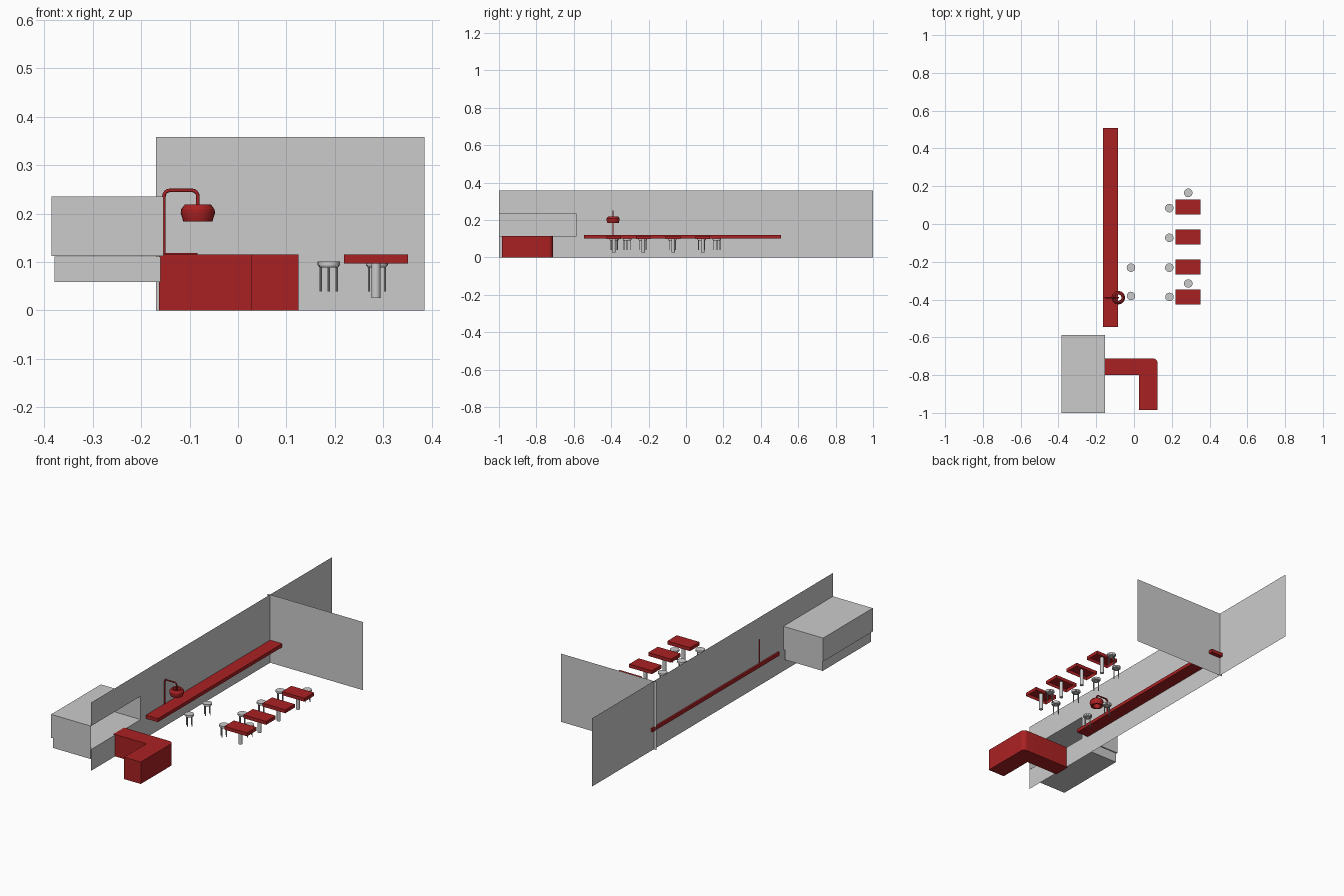
import bpy, bmesh
from math import cos, sin, pi
from mathutils import Matrix, Vector

if "Cube" in bpy.data.objects:
    bpy.data.objects.remove(bpy.data.objects["Cube"])

red = bpy.data.materials.new("red_finish")
red.diffuse_color = (0.4, 0.015, 0.016, 1)
red.use_nodes = True
red.node_tree.nodes["Principled BSDF"].inputs["Base Color"].default_value = red.diffuse_color


def finish(name, bm, mat=None, smooth=False):
    me = bpy.data.meshes.new(name)
    bm.to_mesh(me)
    bm.free()
    ob = bpy.data.objects.new(name, me)
    bpy.context.collection.objects.link(ob)
    if mat:
        me.materials.append(mat)
    if smooth:
        bpy.ops.object.select_all(action='DESELECT')
        ob.select_set(True)
        bpy.context.view_layer.objects.active = ob
        bpy.ops.object.shade_smooth_by_angle()
    return ob


def box(name, lo, hi, mat=None, open_side=None):
    """Box between two corners; open_side is the direction of a face to leave out."""
    lo, hi = Vector(lo), Vector(hi)
    bm = bmesh.new()
    bmesh.ops.create_cube(bm, size=1, matrix=Matrix.Translation((lo + hi) / 2)
                          @ Matrix.Diagonal((*(hi - lo), 1)))
    if open_side:
        bm.normal_update()
        bmesh.ops.delete(bm, context='FACES_ONLY', geom=[
            f for f in bm.faces if f.normal.dot(Vector(open_side)) > 0.9])
    return finish(name, bm, mat)


def add_cyl(bm, x, y, z0, z1, r0, r1, n):
    bmesh.ops.create_cone(bm, cap_ends=True, segments=n, radius1=r0, radius2=r1,
                          depth=z1 - z0, matrix=Matrix.Translation((x, y, (z0 + z1) / 2)))


def panels(name, quads):
    bm = bmesh.new()
    for q in quads:
        bm.faces.new([bm.verts.new(p) for p in q])
    bmesh.ops.remove_doubles(bm, verts=bm.verts, dist=1e-5)
    return finish(name, bm)


# Thin walls; the long one has a pass-through opening at its front end
WX, H, Y1, Z0, Z1 = -0.154, 0.358, -0.588, 0.112, 0.235


def side_quad(y0, y1, z0, z1):
    return [(WX, y0, z0), (WX, y1, z0), (WX, y1, z1), (WX, y0, z1)]


panels("long_wall", [side_quad(-1, Y1, 0, Z0), side_quad(-1, Y1, Z1, H),
                     side_quad(Y1, 1, 0, Z0), side_quad(Y1, 1, Z0, Z1),
                     side_quad(Y1, 1, Z1, H)])
panels("back_wall", [[(-0.169, 0.487, 0), (0.385, 0.487, 0),
                      (0.385, 0.487, H), (-0.169, 0.487, H)]])

# Alcove behind the opening, with its base
box("alcove", (-0.385, -1, Z0), (WX, Y1, Z1), open_side=(1, 0, 0))
box("alcove_base", (-0.379, -0.995, 0.059), (-0.16, -0.593, Z0 - 0.001))

# Long counter against the wall
box("long_counter", (-0.163, -0.545, 0.101), (-0.084, 0.509, 0.119), red)

# L-shaped bar with a rounded outer corner
r = 0.024
outline = [(-0.163, -0.80), (0.027, -0.80), (0.027, -0.985), (0.125, -0.985)]
outline += [(0.125 - r + r * cos(a * pi / 12), -0.712 - r + r * sin(a * pi / 12))
            for a in range(7)]
outline.append((-0.163, -0.712))
bm = bmesh.new()
base = bm.faces.new([bm.verts.new((x, y, 0)) for x, y in outline])
top = bmesh.ops.extrude_face_region(bm, geom=[base])["geom"]
bmesh.ops.translate(bm, vec=(0, 0, 0.115),
                    verts=[v for v in top if isinstance(v, bmesh.types.BMVert)])
if not base.is_valid or len([f for f in bm.faces if len(f.verts) > 4]) < 2:
    bm.faces.new([v for v in bm.verts if v.co.z < 0.01])
bmesh.ops.recalc_face_normals(bm, faces=bm.faces)
finish("corner_bar", bm, red, True)

# Tables: hollow-bottomed tops on a single column
TX = 0.285
for i, y in enumerate((0.09, -0.069, -0.228, -0.386)):
    box(f"table_top_{i}", (TX - 0.066, y - 0.0395, 0.097),
        (TX + 0.066, y + 0.0395, 0.115), red, open_side=(0, 0, -1))
    bm = bmesh.new()
    add_cyl(bm, TX, y, 0.026, 0.114, 0.0095, 0.0095, 20)
    finish(f"table_column_{i}", bm, None, True)

# Stools: round seat, tapered rim beneath, four thin legs
stools = [(0.187, 0.084), (0.187, -0.073), (0.187, -0.231), (0.188, -0.386),
          (0.287, 0.165), (0.287, -0.315), (-0.016, -0.231), (-0.016, -0.381)]
for i, (x, y) in enumerate(stools):
    bm = bmesh.new()
    add_cyl(bm, x, y, 0.093, 0.101, 0.0225, 0.0225, 24)
    add_cyl(bm, x, y, 0.089, 0.093, 0.019, 0.0215, 24)
    finish(f"stool_seat_{i}", bm, None, True)
    bm = bmesh.new()
    for sx, sy in ((1, 0), (-1, 0), (0, 1), (0, -1)):
        add_cyl(bm, x + sx * 0.0165, y + sy * 0.0165, 0.039, 0.09, 0.0022, 0.0022, 8)
    finish(f"stool_legs_{i}", bm, None, True)

# Lamp: bent tube rising from the counter and hanging over its edge
LX, LY, PX, PZ, b = -0.083, -0.39, -0.153, 0.248, 0.012
path = [(PX, 0.115)]
path += [(PX + b - b * cos(a * pi / 8), PZ - b + b * sin(a * pi / 8)) for a in range(5)]
path += [(LX - b + b * sin(a * pi / 8), PZ - b + b * cos(a * pi / 8)) for a in range(5)]
path.append((LX, 0.2))
cu = bpy.data.curves.new("lamp_arm", 'CURVE')
cu.dimensions = '3D'
cu.bevel_depth = 0.0037
cu.bevel_resolution = 2
cu.use_fill_caps = True
sp = cu.splines.new('POLY')
sp.points.add(len(path) - 1)
for p, (x, z) in zip(sp.points, path):
    p.co = (x, LY, z, 1)
cu.materials.append(red)
bpy.context.collection.objects.link(bpy.data.objects.new("lamp_arm", cu))

# Open ring shade, a turned profile
profile = [(0.027, 0.2185), (0.0345, 0.209), (0.0355, 0.201), (0.030, 0.1835),
           (0.021, 0.1835), (0.017, 0.201), (0.019, 0.2185)]
n = 24
bm = bmesh.new()
rings = [[bm.verts.new((LX + q * cos(2 * pi * k / n), LY + q * sin(2 * pi * k / n), z))
          for q, z in profile] for k in range(n)]
m = len(profile)
for k in range(n):
    a, c = rings[k], rings[(k + 1) % n]
    for j in range(m):
        bm.faces.new((a[j], a[(j + 1) % m], c[(j + 1) % m], c[j]))
bmesh.ops.recalc_face_normals(bm, faces=bm.faces)
finish("lamp_shade", bm, red, True)
